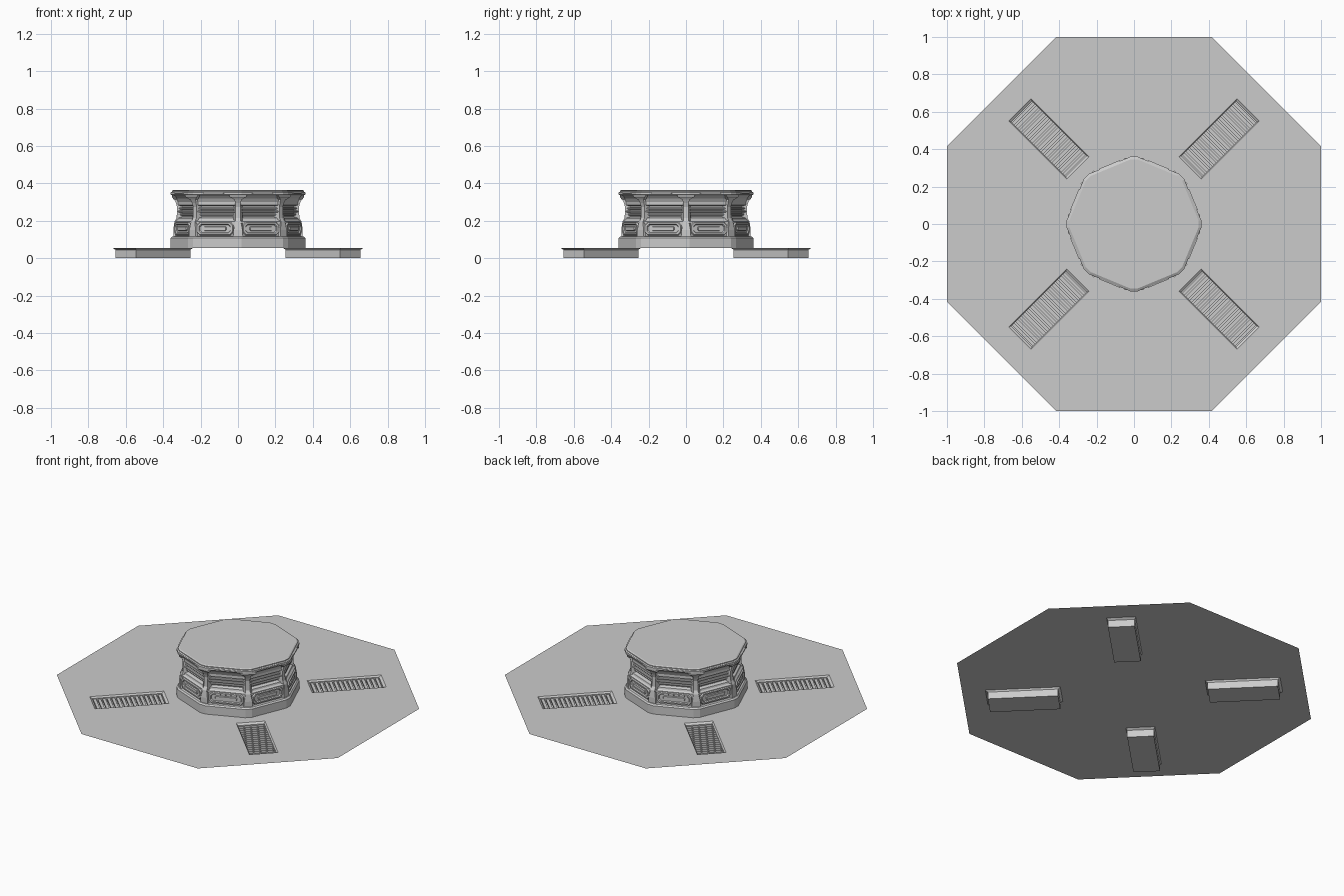
import bpy, bmesh, math
from mathutils import Matrix, Vector

if "Cube" in bpy.data.objects:
    bpy.data.objects.remove(bpy.data.objects["Cube"])

T = math.radians(22.5)


def rot(deg):
    return Matrix.Rotation(math.radians(deg), 3, 'Z')


def loft(bm, loops, start=False, end=False, closed=False):
    """Join rings of points into a skin."""
    rings = [[bm.verts.new(p) for p in l] for l in loops]
    n = len(rings[0])
    pairs = list(zip(rings, rings[1:]))
    if closed:
        pairs.append((rings[-1], rings[0]))
    for a, b in pairs:
        for i in range(n):
            j = (i + 1) % n
            bm.faces.new((a[i], a[j], b[j], b[i]))
    if start:
        bm.faces.new(rings[0][::-1])
    if end:
        bm.faces.new(rings[-1])


def finish(bm, name, recalc=True):
    if recalc:
        bmesh.ops.recalc_face_normals(bm, faces=bm.faces)
    me = bpy.data.meshes.new(name)
    bm.to_mesh(me)
    bm.free()
    ob = bpy.data.objects.new(name, me)
    bpy.context.collection.objects.link(ob)
    return ob


def octagon(a, z, w=0.02):
    """Corner-chamfered octagon ring of apothem a, corners on the axes."""
    r = (a - w * math.sin(T)) / math.cos(T)
    return [rot(45 * k) @ Vector((r, s * w, z)) for k in range(8) for s in (-1, 1)]


def bar(bm, deg, prof):
    """Closed (r, z, half width) profile extruded sideways."""
    m = rot(deg)
    loft(bm, [[m @ Vector((r, s * w, z)) for r, z, w in prof] for s in (-1, 1)], True, True)


def plate_ring(deg, r, hw, z0, z1, c):
    """Chamfered rectangle facing outward at distance r."""
    m = rot(deg)
    pts = [(-hw + c, z0), (hw - c, z0), (hw, z0 + c), (hw, z1 - c),
           (hw - c, z1), (-hw + c, z1), (-hw, z1 - c), (-hw, z0 + c)]
    return [m @ Vector((r, y, z)) for y, z in pts]


# Floor sheet with four diagonal openings
FZ = 0.055
U0, U1, V = 0.424, 0.863, 0.085
bm = bmesh.new()
h = math.tan(T)
d = rot(45)
iR, oR, oL, iL = [d @ Vector(p) for p in ((U0, -V, 0), (U1, -V, 0), (U1, V, 0), (U0, V, 0))]
O, X, Y = Vector((0, 0, 0)), Vector((1, 0, 0)), Vector((0, 1, 0))
A, B = Vector((1, h, 0)), Vector((h, 1, 0))
for k in range(4):
    m = rot(90 * k)
    for poly in ((O, X, A, oR, iR), (O, iR, iL), (oR, A, B, oL), (O, iL, oL, B, Y)):
        bm.faces.new([bm.verts.new(m @ p + Vector((0, 0, FZ))) for p in poly])
bmesh.ops.remove_doubles(bm, verts=bm.verts, dist=1e-4)
finish(bm, "floor", False)

# Trenches with bevelled rims, and their grilles
pit, grille = bmesh.new(), bmesh.new()
for k in range(4):
    m = rot(45 + 90 * k)

    def rect(u0, u1, v, z):
        return [m @ Vector(p) for p in ((u0, -v, z), (u0, v, z), (u1, v, z), (u1, -v, z))]
    loft(pit, [rect(U0, U1, V, FZ), rect(0.438, 0.849, 0.078, 0.045),
               rect(0.438, 0.849, 0.078, 0)], end=True)
    n = 15
    step = (0.849 - 0.438) / n
    for i in range(n):
        u = 0.438 + step * (i + 0.5)
        loft(grille, [rect(u - 0.009, u + 0.009, 0.078, 0.028),
                      rect(u - 0.009, u + 0.009, 0.078, 0.04)], True, True)
pit.normal_update()
if pit.faces[:] and sum(f.normal.z for f in pit.faces) < 0:
    bmesh.ops.reverse_faces(pit, faces=pit.faces)
finish(pit, "trenches", False)
finish(grille, "trench_grilles")

# Pedestal core: skirt, lower wall, waist, flare and lip
core = [(.340, .055), (.340, .108), (.332, .116), (.318, .118), (.318, .197),
        (.308, .205), (.305, .215), (.286, .222), (.286, .278), (.303, .284),
        (.303, .300), (.312, .318), (.328, .334), (.340, .340), (.340, .352),
        (.333, .356), (.333, .361), (.326, .365)]
bm = bmesh.new()
loft(bm, [octagon(a, z) for a, z in core], True, True)
finish(bm, "pedestal_core")

# Corner pillars and the brackets under the lip
pillars, brackets = bmesh.new(), bmesh.new()
for k in range(8):
    bar(pillars, 45 * k, [(.29, .112, .030), (.346, .112, .026), (.346, .150, .024),
                          (.340, .195, .015), (.328, .215, .013), (.326, .275, .013),
                          (.332, .295, .015), (.350, .332, .024), (.29, .332, .024)])
    bar(brackets, 45 * k, [(.30, .314, .022), (.344, .314, .022), (.354, .328, .042),
                           (.354, .339, .050), (.30, .339, .050)])
finish(pillars, "corner_pillars")
finish(brackets, "lip_brackets")

# Side details: framed lower panels, waist rails, lip strips
panels, rails, strips = bmesh.new(), bmesh.new(), bmesh.new()
for k in range(8):
    a = 22.5 + 45 * k
    loft(panels, [plate_ring(a, .316, .106, .122, .194, .016),
                  plate_ring(a, .326, .102, .126, .190, .016),
                  plate_ring(a, .326, .092, .134, .182, .013),
                  plate_ring(a, .319, .088, .138, .178, .012)], end=True)
    loft(panels, [plate_ring(a, .318, .066, .146, .171, .006),
                  plate_ring(a, .326, .063, .149, .168, .005)], end=True)
    for z in (.234, .250, .266):
        r = .302 if z == .25 else .297
        bar(rails, a, [(.28, z - .006, .118), (r - .004, z - .006, .118), (r, z - .002, .118),
                       (r, z + .002, .118), (r - .004, z + .006, .118), (.28, z + .006, .118)])
    loft(strips, [plate_ring(a, .338, .062, .342, .351, .003),
                  plate_ring(a, .344, .058, .343, .350, .003)], end=True)
finish(panels, "lower_panels")
finish(rails, "waist_rails")
finish(strips, "lip_strips")
